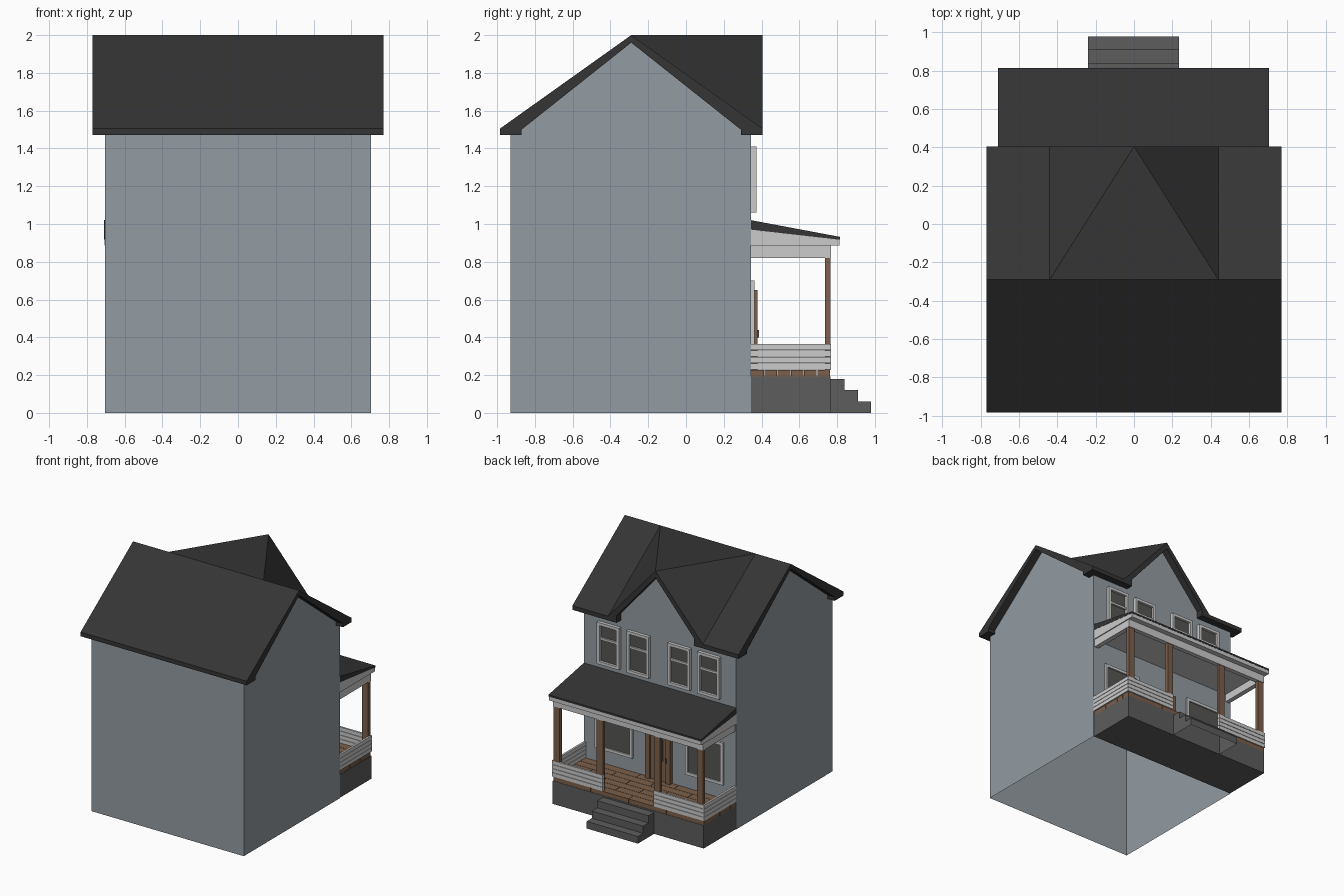
import bpy, bmesh

if "Cube" in bpy.data.objects:
    bpy.data.objects.remove(bpy.data.objects["Cube"])


def material(name, rgb):
    m = bpy.data.materials.new(name)
    m.diffuse_color = (*rgb, 1)
    m.use_nodes = True
    m.node_tree.nodes["Principled BSDF"].inputs["Base Color"].default_value = m.diffuse_color
    return m


SIDING = material("siding", (0.29, 0.33, 0.36))
ROOF = material("shingle", (0.035, 0.035, 0.035))
TRIM = material("trim", (0.6, 0.6, 0.6))
WOOD = material("wood", (0.2, 0.115, 0.07))
STONE = material("stone", (0.11, 0.11, 0.11))
GLASS = material("glass", (0.09, 0.095, 0.085))


def finish(name, bm, mat):
    bmesh.ops.recalc_face_normals(bm, faces=bm.faces)
    me = bpy.data.meshes.new(name)
    bm.to_mesh(me)
    bm.free()
    me.materials.append(mat)
    ob = bpy.data.objects.new(name, me)
    bpy.context.collection.objects.link(ob)
    return ob


def add_prism(bm, pts, axis, a, b):
    """Extrude a 2D profile along x (profile is y,z) or y (profile is x,z)."""
    at = (lambda u, v, t: (t, u, v)) if axis == "x" else (lambda u, v, t: (u, t, v))
    face = bm.faces.new([bm.verts.new(at(u, v, a)) for u, v in pts])
    new = bmesh.ops.extrude_face_region(bm, geom=[face], use_keep_orig=True)["geom"]
    vec = (b - a, 0, 0) if axis == "x" else (0, b - a, 0)
    bmesh.ops.translate(bm, vec=vec, verts=[g for g in new if isinstance(g, bmesh.types.BMVert)])


def prism(name, pts, axis, spans, mat):
    bm = bmesh.new()
    for a, b in spans:
        add_prism(bm, pts, axis, a, b)
    return finish(name, bm, mat)


def boxes(name, items, mat):
    """Each item is (x0, x1, y0, y1, z0, z1)."""
    bm = bmesh.new()
    for x0, x1, y0, y1, z0, z1 in items:
        add_prism(bm, [(y0, z0), (y1, z0), (y1, z1), (y0, z1)], "x", x0, x1)
    return finish(name, bm, mat)


def drop_bottom(ob):
    bm = bmesh.new()
    bm.from_mesh(ob.data)
    low = [f for f in bm.faces if all(v.co.z < 1e-4 for v in f.verts)]
    bmesh.ops.delete(bm, geom=low, context="FACES_ONLY")
    bm.to_mesh(ob.data)
    bm.free()


W = 0.345      # y of the wall behind the porch
RIDGE = -0.29  # y of the main ridge

# House shell, open underneath, walls only (the roof closes the top)
bm = bmesh.new()
add_prism(bm, [(-0.93, 0), (W, 0), (W, 1.49), (RIDGE, 1.96), (-0.93, 1.49)], "x", -0.705, 0.705)
bm.normal_update()
bmesh.ops.delete(bm, geom=[f for f in bm.faces if abs(f.normal.z) > 0.3], context="FACES_ONLY")
finish("house_walls", bm, SIDING)

# Gable wall over the porch
bm = bmesh.new()
bm.faces.new([bm.verts.new((x, W, z)) for x, z in
              [(-0.42, 1.47), (0.42, 1.47), (0.42, 1.5), (0, 1.97), (-0.42, 1.5)]])
finish("gable_wall", bm, SIDING)

# Main roof: one full slope, and the other slope split around the gable
slope = [(-0.985, 1.47), (-0.985, 1.505), (RIDGE, 2.0), (RIDGE, 1.96), (-0.87, 1.50), (-0.87, 1.47)]
prism("rear_roof_slope", slope, "x", [(-0.77, 0.77)], ROOF)
prism("porch_side_roof_slopes", [(2 * RIDGE - y, z) for y, z in slope], "x",
      [(-0.77, -0.37), (0.37, 0.77)], ROOF)

# Gable roof: flat top triangle, two side triangles and a verge board
bm = bmesh.new()
apex, l, r, lr, rr = [bm.verts.new(c) for c in
                      [(0, 0.405, 2), (-0.44, 0.405, 1.505), (0.44, 0.405, 1.505),
                       (-0.44, RIDGE, 2), (0.44, RIDGE, 2)]]
for f in [(apex, lr, rr), (apex, rr, r), (apex, l, lr)]:
    bm.faces.new(f)
finish("gable_roof", bm, ROOF)
half = [(0.44, 1.505), (0.44, 1.47), (0.36, 1.47), (0.36, 1.53)]
prism("gable_verge", [(0, 2)] + half + [(0, 1.945)] + [(-x, z) for x, z in reversed(half)],
      "y", [(W - 0.01, 0.405)], ROOF)

# Porch base and steps
boxes("porch_base", [(-0.70, 0.70, W, 0.765, 0, 0.192)], STONE)
drop_bottom(prism("porch_steps",
                  [(0.765, 0), (0.98, 0), (0.98, 0.06), (0.91, 0.06), (0.91, 0.12),
                   (0.84, 0.12), (0.84, 0.18), (0.765, 0.18)], "x", [(-0.24, 0.235)], STONE))

# Deck boards with staggered joints
boards = []
for i in range(6):
    y0 = W + i * 0.07
    cuts = [-0.70, -0.35, 0, 0.35, 0.70] if i % 2 else [-0.70, -0.525, -0.175, 0.175, 0.525, 0.70]
    boards += [(a, b - 0.003, y0, y0 + 0.067, 0.192, 0.228) for a, b in zip(cuts, cuts[1:])]
boxes("deck_boards", boards, WOOD)

# Porch posts
boxes("porch_posts", [(x - 0.028, x + 0.028, 0.735, 0.764, 0.228, 0.82)
                      for x in (-0.665, -0.265, 0.265, 0.665)], WOOD)

# Railings of stacked slats
slats = []
for i in range(4):
    z0 = 0.231 + i * 0.034
    for s in (-1, 1):
        out, inn, mid = s * 0.705, s * 0.688, s * 0.235
        slats.append((min(out, inn), max(out, inn), W, 0.768, z0, z0 + 0.031))
        slats.append((min(inn, mid), max(inn, mid), 0.752, 0.768, z0, z0 + 0.031))
boxes("porch_railings", slats, TRIM)

# Porch beams, eave and roof covering
boxes("porch_beams", [(-0.695, 0.695, 0.73, 0.768, 0.82, 0.886),
                      (-0.695, -0.655, W, 0.73, 0.82, 0.886),
                      (0.655, 0.695, W, 0.73, 0.82, 0.886)], TRIM)
prism("porch_eave", [(W, 0.885), (0.812, 0.885), (0.812, 0.917), (W, 0.97)], "x",
      [(-0.708, 0.703)], TRIM)
prism("porch_roof", [(W, 0.97), (0.814, 0.917), (0.814, 0.932), (W, 1.02)], "x",
      [(-0.71, 0.705)], ROOF)


def window(name, x, w, z0, z1, depth, rail=None):
    t, y1 = 0.024, W + depth
    a, b = x - w / 2, x + w / 2
    bars = [(a, a + t, W, y1, z0, z1), (b - t, b, W, y1, z0, z1),
            (a + t, b - t, W, y1, z0, z0 + t), (a + t, b - t, W, y1, z1 - t, z1)]
    if rail:
        bars.append((a + t, b - t, W, y1 - 0.006, rail, rail + 0.018))
    boxes(name + "_frame", bars, TRIM)
    boxes(name + "_pane", [(a + t, b - t, W, W + 0.006, z0 + t, z1 - t)], GLASS)


# Windows
for i, x in enumerate((-0.465, -0.19, 0.19, 0.465)):
    window(f"upper_window_{i + 1}", x, 0.205, 1.06, 1.41, 0.027, rail=1.265)
for side, x in (("left", -0.42), ("right", 0.42)):
    window(f"lower_window_{side}", x, 0.35, 0.345, 0.70, 0.017)

# Door with frame, glass and handle
boxes("door_frame", [(-0.115, -0.075, W, 0.378, 0.228, 0.65), (0.075, 0.115, W, 0.378, 0.228, 0.65),
                     (-0.075, 0.075, W, 0.378, 0.61, 0.65)], WOOD)
boxes("door_leaf", [(-0.075, 0.075, W, 0.362, 0.228, 0.61)], WOOD)
boxes("door_glass", [(-0.04, 0.04, 0.36, 0.366, 0.40, 0.58)], GLASS)
boxes("door_handle", [(-0.085, -0.075, 0.375, 0.386, 0.40, 0.44)], STONE)
